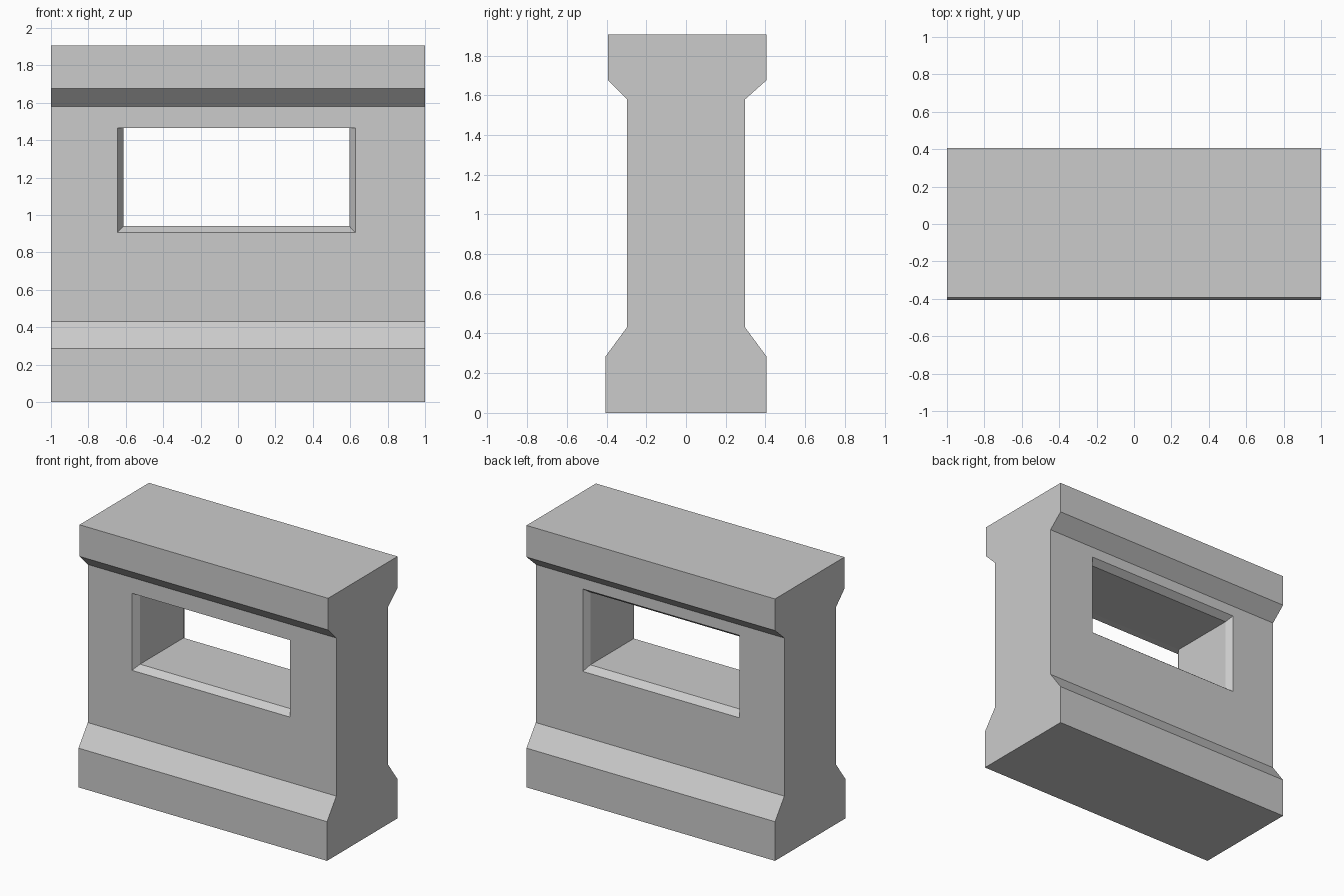
import bpy, bmesh

if "Cube" in bpy.data.objects:
    bpy.data.objects.remove(bpy.data.objects["Cube"])

stone = bpy.data.materials.new("grey stone")
stone.diffuse_color = (0.6, 0.6, 0.6, 1)
stone.use_nodes = True
stone.node_tree.nodes["Principled BSDF"].inputs["Base Color"].default_value = stone.diffuse_color


def make_object(name, bm):
    bmesh.ops.recalc_face_normals(bm, faces=bm.faces)
    mesh = bpy.data.meshes.new(name)
    bm.to_mesh(mesh)
    bm.free()
    mesh.materials.append(stone)
    obj = bpy.data.objects.new(name, mesh)
    bpy.context.collection.objects.link(obj)
    return obj


def loft(name, rings):
    """Closed solid through matching rings of points."""
    bm = bmesh.new()
    loops = [[bm.verts.new(p) for p in ring] for ring in rings]
    n = len(loops[0])
    for a, b in zip(loops, loops[1:]):
        for i in range(n):
            j = (i + 1) % n
            bm.faces.new((a[i], a[j], b[j], b[i]))
    bm.faces.new(loops[0])
    bm.faces.new(loops[-1])
    return make_object(name, bm)


# Wall: I-shaped side profile (y, z) swept along x
profile = [(-0.405, 0), (0.405, 0), (0.405, 0.285), (0.298, 0.43),
           (0.298, 1.58), (0.405, 1.675), (0.405, 1.905), (-0.393, 1.905),
           (-0.393, 1.675), (-0.298, 1.58), (-0.298, 0.43), (-0.405, 0.285)]
wall = loft("parapet_wall", [[(x, y, z) for y, z in profile] for x in (-1, 1)])


# Window opening: rectangular tunnel with splayed rims on both faces
def rect(y, x0, x1, z0, z1):
    return [(x0, y, z0), (x1, y, z0), (x1, y, z1), (x0, y, z1)]


front = (-0.645, 0.627, 0.905, 1.465)
inner = (-0.613, 0.595, 0.94, 1.468)
back = (-0.64, 0.622, 0.903, 1.503)
cutter = loft("window_cutter", [
    rect(-0.45, *front), rect(-0.298, *front), rect(-0.25, *inner),
    rect(0.25, *inner), rect(0.298, *back), rect(0.45, *back)])
cutter.hide_render = True
cutter.hide_viewport = True

cut = wall.modifiers.new("window_opening", 'BOOLEAN')
cut.operation = 'DIFFERENCE'
cut.solver = 'EXACT'
cut.object = cutter
